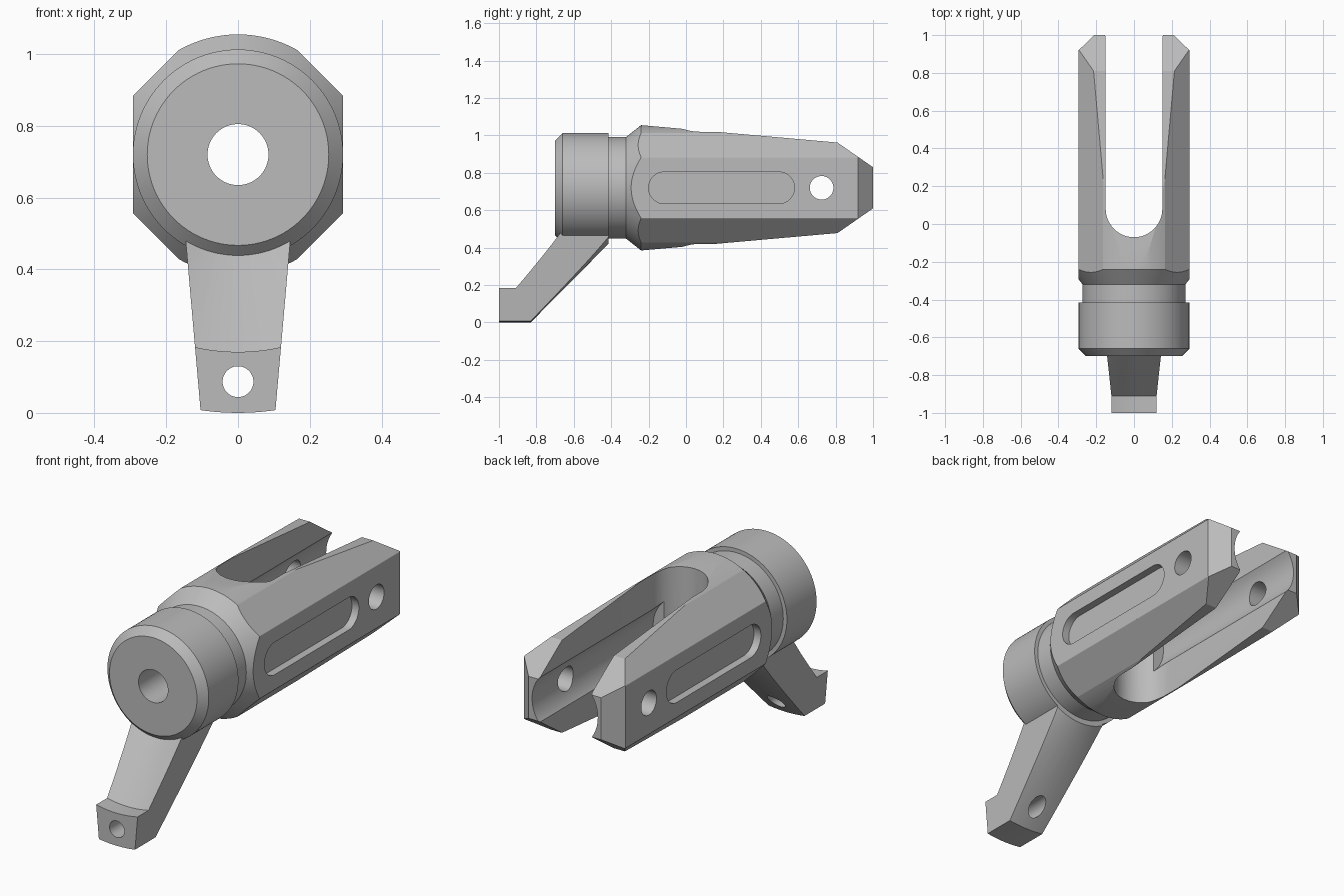
import bpy, bmesh
from math import sin, cos, pi, radians
from mathutils import Vector

AXIS_Z = 0.72      # height of the main axis, which runs along y
SIDE = 0.293       # half width across the side flats

if "Cube" in bpy.data.objects:
    bpy.data.objects.remove(bpy.data.objects["Cube"], do_unlink=True)

grey = bpy.data.materials.new("machined_grey")
grey.use_nodes = True
colour = (0.5, 0.5, 0.5, 1)
grey.diffuse_color = colour
grey.node_tree.nodes["Principled BSDF"].inputs["Base Color"].default_value = colour


def finish(name, bm):
    bmesh.ops.remove_doubles(bm, verts=bm.verts, dist=1e-5)
    bmesh.ops.recalc_face_normals(bm, faces=bm.faces)
    mesh = bpy.data.meshes.new(name)
    bm.to_mesh(mesh)
    bm.free()
    mesh.materials.append(grey)
    obj = bpy.data.objects.new(name, mesh)
    bpy.context.collection.objects.link(obj)
    return obj


def lathe(name, profile, start=0, sweep=2 * pi, steps=96):
    """Turn a closed (y, radius) profile about the main axis."""
    bm = bmesh.new()
    rings = []
    for i in range(steps + 1):
        a = start + sweep * i / steps
        rings.append([bm.verts.new((r * sin(a), y, AXIS_Z + r * cos(a))) for y, r in profile])
    n = len(profile)
    for p, q in zip(rings, rings[1:]):
        for j in range(n):
            k = (j + 1) % n
            bm.faces.new((p[j], p[k], q[k], q[j]))
    if sweep < 2 * pi:
        bm.faces.new(rings[0])
        bm.faces.new(rings[-1])
    return finish(name, bm)


def prism(name, outline, low, high, place):
    """Extrude a 2D outline; place(u, v, w) maps it into space."""
    bm = bmesh.new()
    a, b = ([bm.verts.new(place(u, v, w)) for u, v in outline] for w in (low, high))
    bm.faces.new(a)
    bm.faces.new(b)
    for j in range(len(outline)):
        k = (j + 1) % len(outline)
        bm.faces.new((a[j], a[k], b[k], b[j]))
    return finish(name, bm)


def stadium(u0, u1, v, r, n=24):
    """Slot outline with rounded ends, or a circle if u0 equals u1."""
    pts = [(u1 + r * sin(pi * i / n), v - r * cos(pi * i / n)) for i in range(n + 1)]
    pts += [(u0 - r * sin(pi * i / n), v + r * cos(pi * i / n)) for i in range(n + 1)]
    return pts if u1 > u0 else pts[:n] + pts[n + 1:-1]


def along_x(u, v, w):
    return (w, u, v)


def along_y(u, v, w):
    return (u, w, v)


def along_z(u, v, w):
    return (u, v, w)


def boolean(obj, cutter, operation="DIFFERENCE"):
    mod = obj.modifiers.new("cut", "BOOLEAN")
    mod.object, mod.operation, mod.solver = cutter, operation, "EXACT"
    bpy.context.view_layer.objects.active = obj
    bpy.ops.object.modifier_apply(modifier=mod.name)
    bpy.data.objects.remove(cutter, do_unlink=True)


# Front collar with chamfered rim, narrow neck and through hole
collar = lathe("collar", [(-0.70, 0.085), (-0.70, 0.253), (-0.66, SIDE), (-0.415, SIDE),
                          (-0.415, 0.272), (-0.32, 0.272), (-0.32, 0.085)])

# Fork body: turned blank with a wide bore at the back
fork = lathe("fork_body", [(-0.32, 0.085), (-0.32, 0.272), (-0.24, 0.335), (1.05, 0.335),
                           (1.05, 0.19), (0, 0.19), (0, 0.085)])

# Planar envelope: side flats, diagonals, tapers and end chamfers
bm = bmesh.new()
bmesh.ops.create_cube(bm, size=2)
for v in bm.verts:
    v.co = (v.co.x * SIDE, 1.0 if v.co.y > 0 else -0.4, v.co.z * 0.4)
planes = []
for s in (-1, 1):
    planes += [((s * SIDE, 0, t * 0.163), (s, 0, t)) for t in (-1, 1)]
    planes += [((0, 0.81, s * 0.242), (0, 0.093, s * 1.05)),
               ((0, 0.81, s * 0.242), (0, 0.132, s * 0.19)),
               ((s * SIDE, 0.92, 0), (s * 0.08, 0.083, 0))]
for point, normal in planes:
    cut = bmesh.ops.bisect_plane(bm, geom=bm.verts[:] + bm.edges[:] + bm.faces[:], dist=1e-6,
                                 plane_co=point, plane_no=Vector(normal).normalized(),
                                 clear_outer=True)
    rim = [e for e in cut["geom_cut"] if isinstance(e, bmesh.types.BMEdge)]
    bmesh.ops.holes_fill(bm, edges=rim, sides=0)
bmesh.ops.translate(bm, verts=bm.verts, vec=(0, 0, AXIS_Z))
boolean(fork, finish("envelope", bm), "INTERSECT")

# Slot between the prongs, pin hole and side recesses
boolean(fork, prism("slot", stadium(0.08, 1.4, 0, 0.15), 0, 1.5, lambda u, v, w: (v, u, w)))
boolean(fork, prism("pin", stadium(0.725, 0.725, AXIS_Z, 0.063), -0.5, 0.5, along_x))
for s in (-1, 1):
    boolean(fork, prism("recess", stadium(-0.115, 0.495, AXIS_Z, 0.085),
                        s * (SIDE - 0.04), s * 0.4, along_x))

# Lever arm: turned sector trimmed to a tapering width, with an eye hole
arm = lathe("lever_arm", [(-1, 0.72), (-0.83, 0.72), (-0.415, 0.30), (-0.415, 0.2),
                          (-0.6, 0.2), (-0.91, 0.55), (-1, 0.55)],
            pi - radians(60), radians(120), 48)
half = [(0.1035, -0.1), (0.165, 0.7)]
half[0] = (0.095, -0.1)
boolean(arm, prism("taper", half + [(-x, z) for x, z in reversed(half)], -1.2, 0, along_y),
        "INTERSECT")
boolean(arm, prism("eye", stadium(0, 0, 0.087, 0.043), -1.2, -0.4, along_y))

# Smooth turned surfaces, crisp machined edges
for obj in (collar, fork, arm):
    bpy.ops.object.select_all(action="DESELECT")
    obj.select_set(True)
    bpy.context.view_layer.objects.active = obj
    bpy.ops.object.shade_smooth_by_angle(angle=radians(12))
